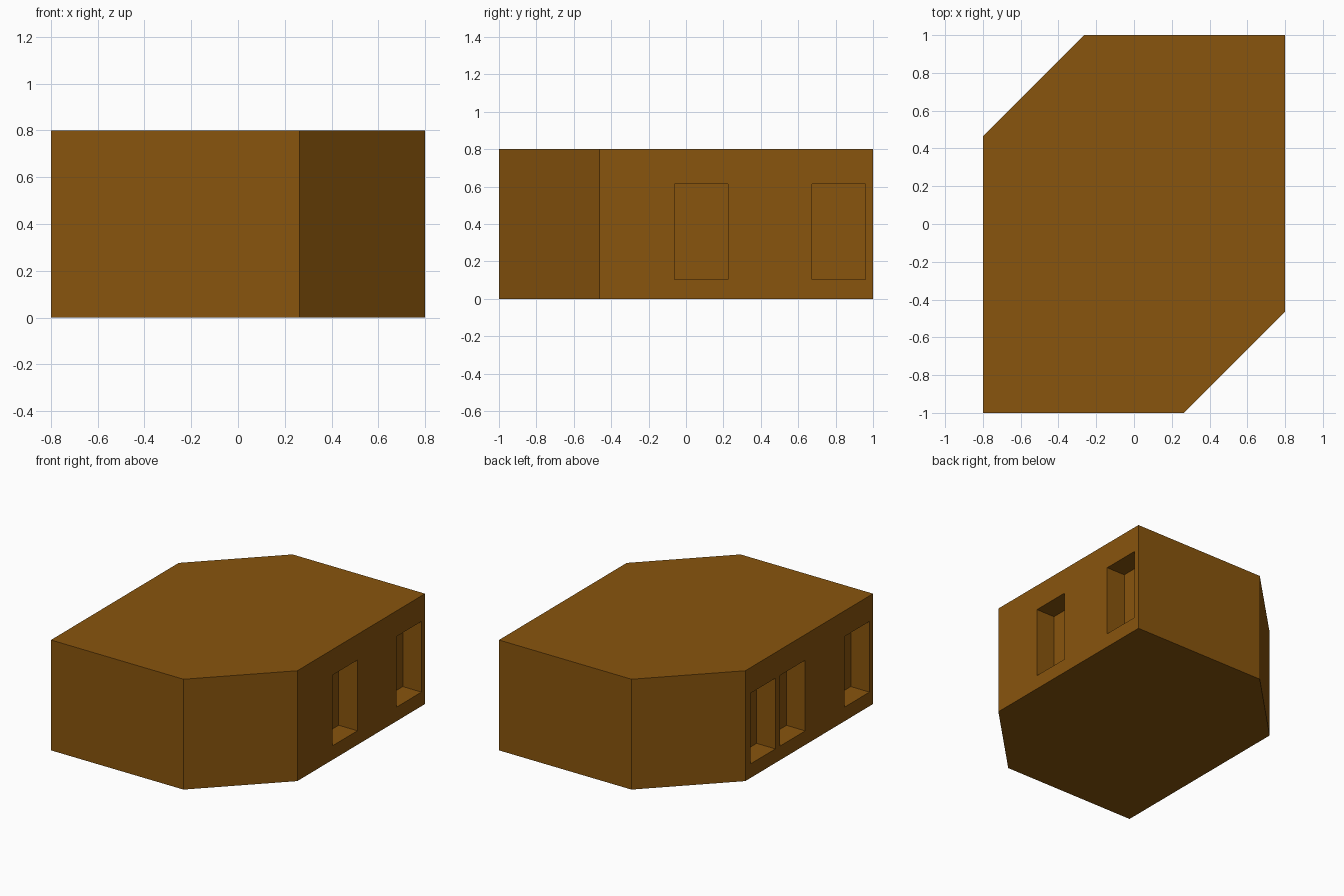
import bpy, bmesh
from mathutils import Matrix, Vector

if "Cube" in bpy.data.objects:
    bpy.data.objects.remove(bpy.data.objects["Cube"])

W, D, H = 0.8, 1.0, 0.8      # half width, half depth, height
CUT = 0.537                  # size of the two chamfered corners
WIN_W, WIN_H, WIN_Z, WIN_DEPTH = 0.286, 0.512, 0.358, 0.15

mat = bpy.data.materials.new("brown")
mat.diffuse_color = (0.25, 0.09, 0.004, 1)
mat.use_nodes = True
mat.node_tree.nodes["Principled BSDF"].inputs["Base Color"].default_value = mat.diffuse_color


def new_object(name, bm):
    mesh = bpy.data.meshes.new(name)
    bmesh.ops.recalc_face_normals(bm, faces=bm.faces)
    bm.to_mesh(mesh)
    bm.free()
    mesh.materials.append(mat)
    obj = bpy.data.objects.new(name, mesh)
    bpy.context.collection.objects.link(obj)
    return obj


# Main block: six-sided prism, half the outline turned 180 degrees for the rest
half = [(-W, -D), (W - CUT, -D), (W, -D + CUT)]
outline = half + [(-x, -y) for x, y in half]
bm = bmesh.new()
base = bm.faces.new([bm.verts.new((x, y, 0)) for x, y in outline])
top = bmesh.ops.extrude_face_region(bm, geom=[base])
bmesh.ops.translate(bm, vec=(0, 0, H),
                    verts=[v for v in top["geom"] if isinstance(v, bmesh.types.BMVert)])
building = new_object("building_block", bm)

# Window recesses: two on the right wall, three on the left wall
bm = bmesh.new()
for side, centres in ((1, (0.082, 0.816)), (-1, (0.262, -0.08, -0.816))):
    for y in centres:
        m = (Matrix.Translation((side * W, y, WIN_Z))
             @ Matrix.Diagonal(Vector((2 * WIN_DEPTH, WIN_W, WIN_H, 1))))
        bmesh.ops.create_cube(bm, size=1, matrix=m)
cutter = new_object("window_cutter", bm)
cutter.hide_render = True
cutter.hide_set(True)

cut = building.modifiers.new("window_recesses", 'BOOLEAN')
cut.operation = 'DIFFERENCE'
cut.solver = 'EXACT'
cut.object = cutter
